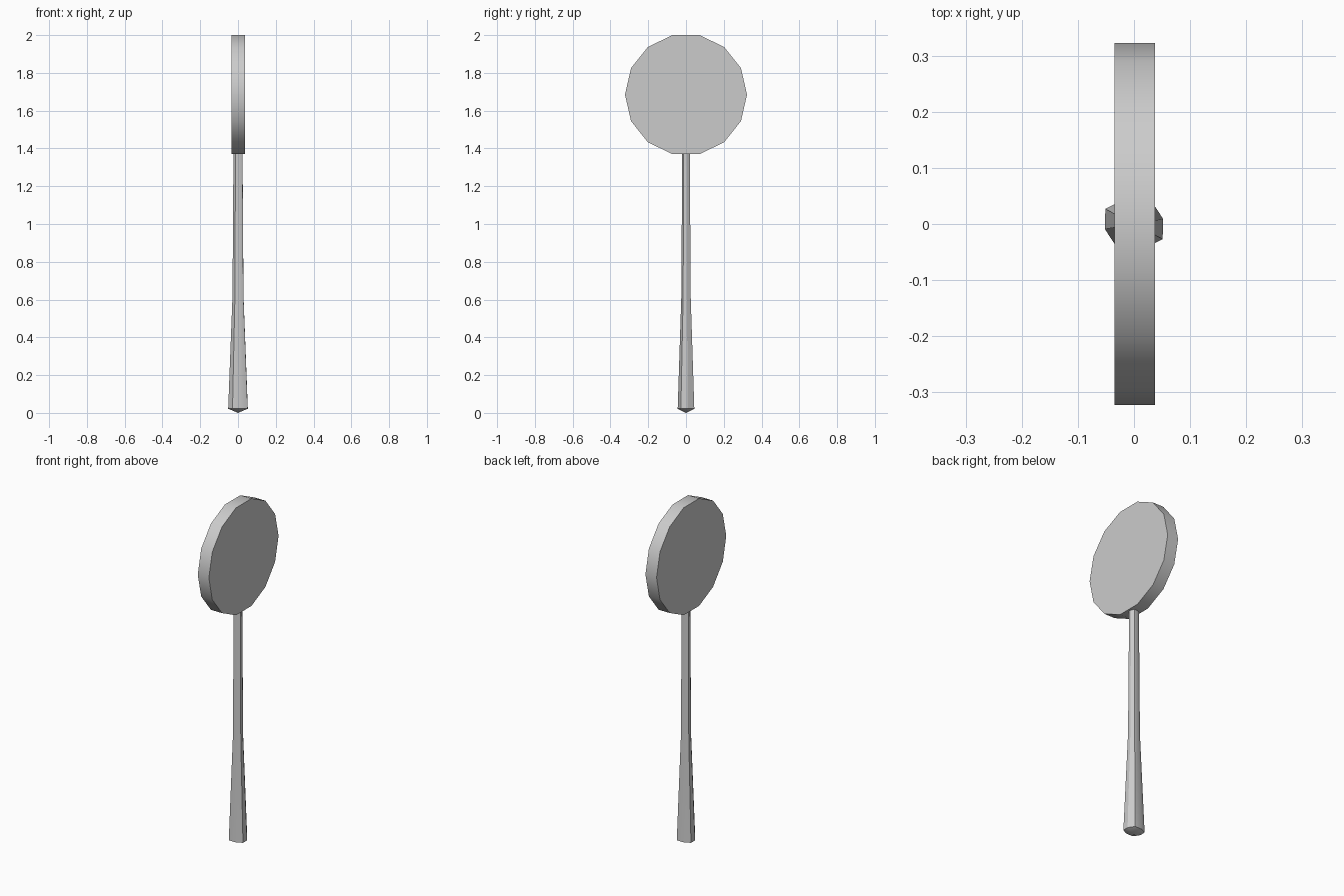
import bpy, bmesh, math
from mathutils import Vector, Matrix

if "Cube" in bpy.data.objects:
    bpy.data.objects.remove(bpy.data.objects["Cube"])


def finish(bm, name):
    bmesh.ops.recalc_face_normals(bm, faces=bm.faces)
    mesh = bpy.data.meshes.new(name)
    bm.to_mesh(mesh)
    bm.free()
    obj = bpy.data.objects.new(name, mesh)
    bpy.context.collection.objects.link(obj)
    bpy.ops.object.select_all(action='DESELECT')
    obj.select_set(True)
    bpy.context.view_layer.objects.active = obj
    bpy.ops.object.shade_smooth_by_angle(angle=math.radians(30))
    return obj


# Round paddle head: 14-sided disc with its axis along x
bm = bmesh.new()
bmesh.ops.create_cone(bm, cap_ends=True, segments=14,
                      radius1=0.323, radius2=0.323, depth=0.072)
# rotate so a corner points along y, then lay the axis along x
corner = next(v.co.copy() for v in bm.verts)
spin = math.pi / 2 - math.atan2(corner.y, corner.x)
bm.transform(Matrix.Translation((0.001, 0, 1.685))
             @ Matrix.Rotation(math.pi / 2, 4, 'Y')
             @ Matrix.Rotation(spin, 4, 'Z'))
finish(bm, "paddle_head")

# Handle: eight-sided point-symmetric section, lofted upwards with a taper
half = [(0.052, 0.009), (0.029, 0.044), (-0.017, 0.044), (-0.051, 0.027)]
section = half + [(-x, -y) for x, y in half]
levels = [(0.022, 1.0), (0.62, 0.56), (1.39, 0.46)]

bm = bmesh.new()
rings = [[bm.verts.new((x * s, y * s, z)) for x, y in section] for z, s in levels]
n = len(section)
for low, high in zip(rings, rings[1:]):
    for i in range(n):
        j = (i + 1) % n
        bm.faces.new((low[i], low[j], high[j], high[i]))
bm.faces.new(rings[-1])
# shallow pointed butt
tip = bm.verts.new((0, 0, 0))
for i in range(n):
    bm.faces.new((tip, rings[0][(i + 1) % n], rings[0][i]))
finish(bm, "handle")
